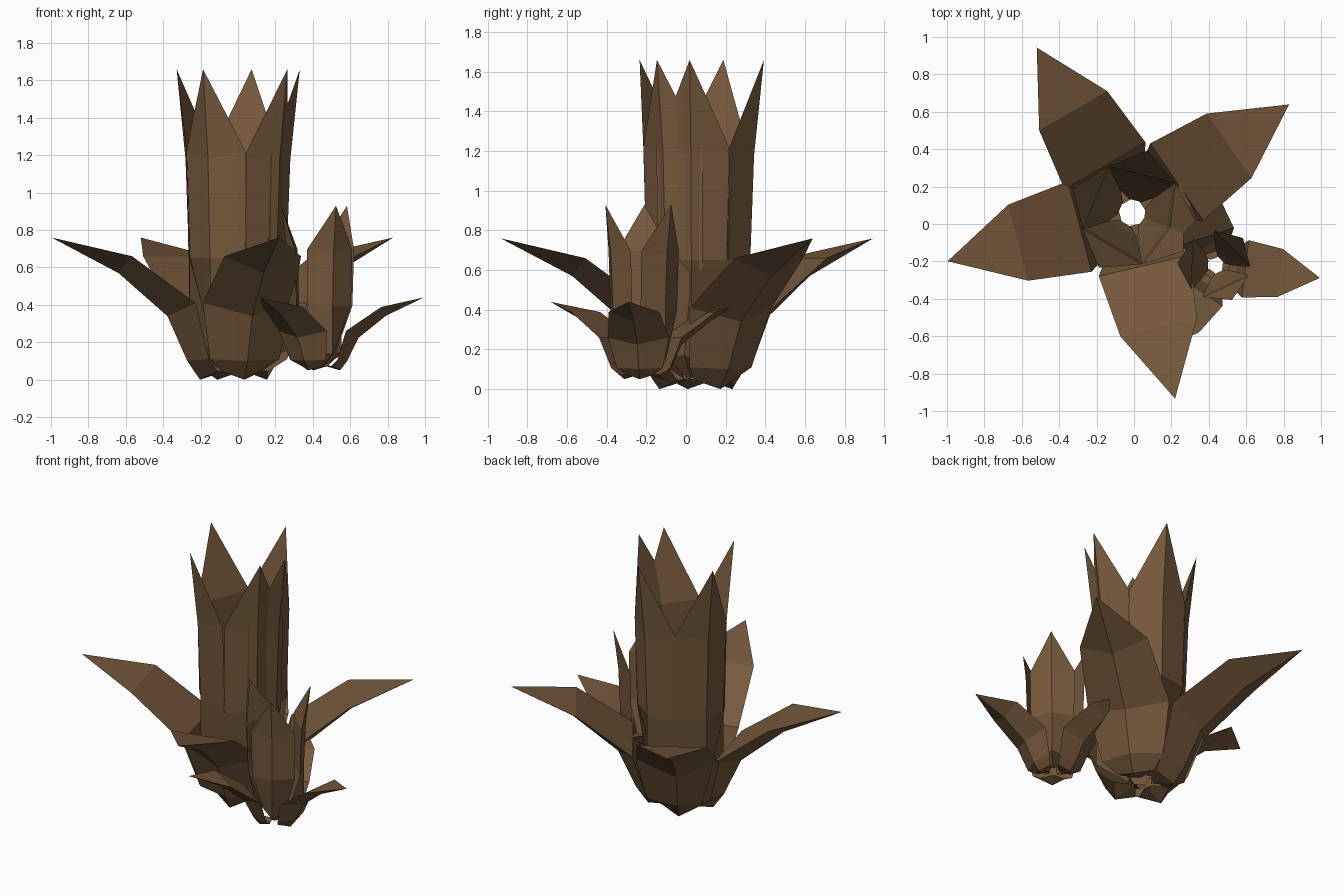
import bpy, bmesh, math
from mathutils import Vector

if "Cube" in bpy.data.objects:
    bpy.data.objects.remove(bpy.data.objects["Cube"])

brown = bpy.data.materials.new("dry_leaf_brown")
brown.diffuse_color = (0.175, 0.098, 0.044, 1)
brown.use_nodes = True
brown.node_tree.nodes["Principled BSDF"].inputs["Base Color"].default_value = brown.diffuse_color

# Leaf cross-sections: keel radius, keel height, edge radius, edge height, half width
SPREAD = [(.072, .04, .066, .05, .027), (.20, .0, .13, .045, .11),
          (.27, .10, .20, .11, .19), (.38, .34, .29, .41, .25),
          (.65, .57, .63, .66, .21)]
SPREAD_TIP = (1.02, .76)
UPRIGHT = [(.08, .05, .068, .07, .035), (.272, .16, .10, .18, .085),
           (.272, .65, .195, .65, .18), (.292, 1.18, .21, 1.22, .185)]
UPRIGHT_TIP = (.343, 1.66)


def add_leaf(bm, rows, tip, angle, scale, height, width):
    """One thick pointed leaf: flat upper side, keeled underside."""
    a = math.radians(angle)
    out = Vector((math.cos(a), math.sin(a), 0)) * scale
    side = Vector((-math.sin(a), math.cos(a), 0)) * scale * width
    up = Vector((0, 0, height))
    rings = []
    for rm, zm, re, ze, w in rows:
        rings.append([bm.verts.new(out * re - side * w + up * ze),
                      bm.verts.new(out * rm + up * zm),
                      bm.verts.new(out * re + side * w + up * ze)])
    point = bm.verts.new(out * tip[0] + up * tip[1])
    for i in range(3):
        j = (i + 1) % 3
        for lo, hi in zip(rings, rings[1:]):
            bm.faces.new((lo[i], lo[j], hi[j], hi[i]))
        bm.faces.new((rings[-1][i], rings[-1][j], point))


def leaf_ring(name, loc, rows, tip, angles, scale=1, height=1, width=1):
    bm = bmesh.new()
    for ang in angles:
        add_leaf(bm, rows, tip, ang, scale, height, width)
    bmesh.ops.recalc_face_normals(bm, faces=bm.faces)
    me = bpy.data.meshes.new(name)
    bm.to_mesh(me)
    bm.free()
    me.materials.append(brown)
    ob = bpy.data.objects.new(name, me)
    ob.location = loc
    bpy.context.collection.objects.link(ob)


# Large plant
big = (-.01, .06, 0)
leaf_ring("large_spreading_leaves", big, SPREAD, SPREAD_TIP, (34.6, 120, 194.7, 283))
leaf_ring("large_upright_leaves", big, UPRIGHT, UPRIGHT_TIP, (-7, 76, 158, 239, 323))

# Small plant beside it
small = (.437, -.22, .05)
leaf_ring("small_spreading_leaves", small, SPREAD, SPREAD_TIP, (-7, 108, 235.6),
          .55, .513, 1.12)
leaf_ring("small_upright_leaves", small, UPRIGHT, UPRIGHT_TIP, (45, 177, 295),
          .6, .53, 1.2)
